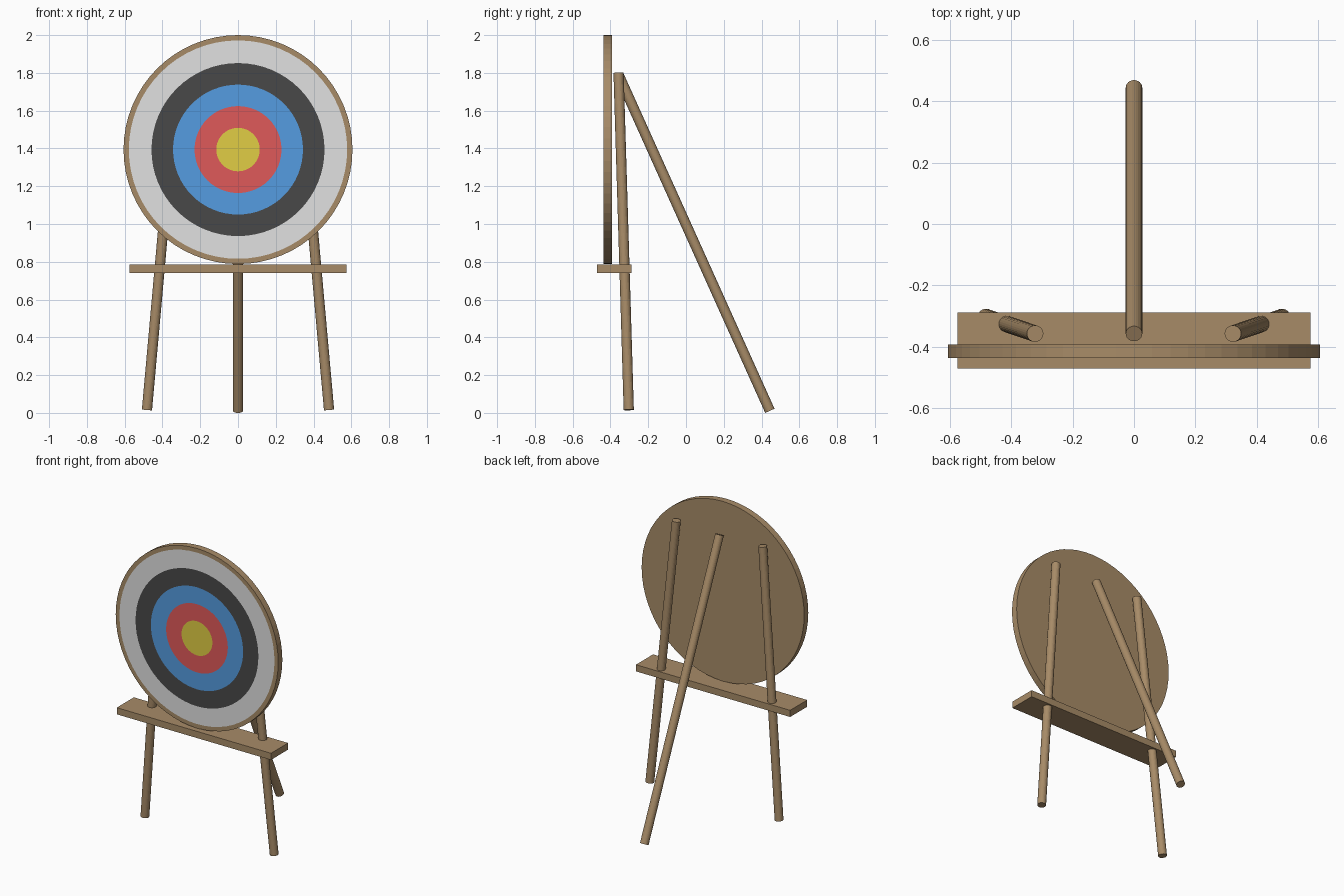
import bpy
import bmesh
import math
from mathutils import Vector

cube = bpy.data.objects.get("Cube")
if cube:
    bpy.data.objects.remove(cube, do_unlink=True)


def material(name, color):
    mat = bpy.data.materials.new(name)
    mat.use_nodes = True
    rgba = (*color, 1.0)
    mat.diffuse_color = rgba
    for node in mat.node_tree.nodes:
        if node.type == 'BSDF_PRINCIPLED':
            node.inputs["Base Color"].default_value = rgba
    return mat


wood = material("wood", (0.39, 0.26, 0.137))
white = material("white_paint", (0.75, 0.75, 0.75))
black = material("black_paint", (0.065, 0.065, 0.065))
blue = material("blue_paint", (0.09, 0.335, 0.75))
red = material("red_paint", (0.74, 0.10, 0.10))
yellow = material("yellow_paint", (0.75, 0.61, 0.058))


def finish(bm, name, mats):
    bmesh.ops.recalc_face_normals(bm, faces=bm.faces)
    mesh = bpy.data.meshes.new(name)
    bm.to_mesh(mesh)
    bm.free()
    for mat in mats:
        mesh.materials.append(mat)
    obj = bpy.data.objects.new(name, mesh)
    bpy.context.collection.objects.link(obj)
    return obj


def pole(name, bottom, top, radius=0.027):
    a, b = Vector(bottom), Vector(top)
    bm = bmesh.new()
    bmesh.ops.create_cone(bm, cap_ends=True, segments=24, radius1=radius,
                          radius2=radius, depth=(b - a).length)
    obj = finish(bm, name, [wood])
    obj.location = (a + b) / 2
    obj.rotation_mode = 'QUATERNION'
    obj.rotation_quaternion = (b - a).to_track_quat('Z', 'Y')
    return obj


# Round board, its front face divided into concentric painted rings
def target_board():
    segments, front, back, height = 64, -0.437, -0.393, 1.394
    bm = bmesh.new()

    def circle(radius, y):
        angles = [math.tau * i / segments for i in range(segments)]
        return [bm.verts.new((radius * math.sin(t), y, height + radius * math.cos(t)))
                for t in angles]

    def bridge(outer, inner, index):
        for i in range(segments):
            j = (i + 1) % segments
            bm.faces.new((outer[i], outer[j], inner[j], inner[i])).material_index = index

    rear = circle(0.606, back)
    bm.faces.new(rear)
    previous = circle(0.606, front)
    bridge(rear, previous, 0)
    for index, radius in enumerate((0.578, 0.458, 0.344, 0.23, 0.115)):
        ring = circle(radius, front)
        bridge(previous, ring, index)
        previous = ring
    bm.faces.new(previous).material_index = 5
    return finish(bm, "target_board", [wood, white, black, blue, red, yellow])


target_board()

# Shelf carrying the board
bm = bmesh.new()
bmesh.ops.create_cube(bm, size=1)
bmesh.ops.scale(bm, vec=(1.15, 0.182, 0.045), verts=bm.verts)
shelf = finish(bm, "shelf", [wood])
shelf.location = (0, -0.379, 0.763)

# Splayed tripod legs
for side, name in ((1, "left_leg"), (-1, "right_leg")):
    pole(name, (side * 0.482, -0.303, 0.016), (side * 0.322, -0.357, 1.8))
pole("rear_leg", (0, 0.444, 0.011), (0, -0.357, 1.79))
